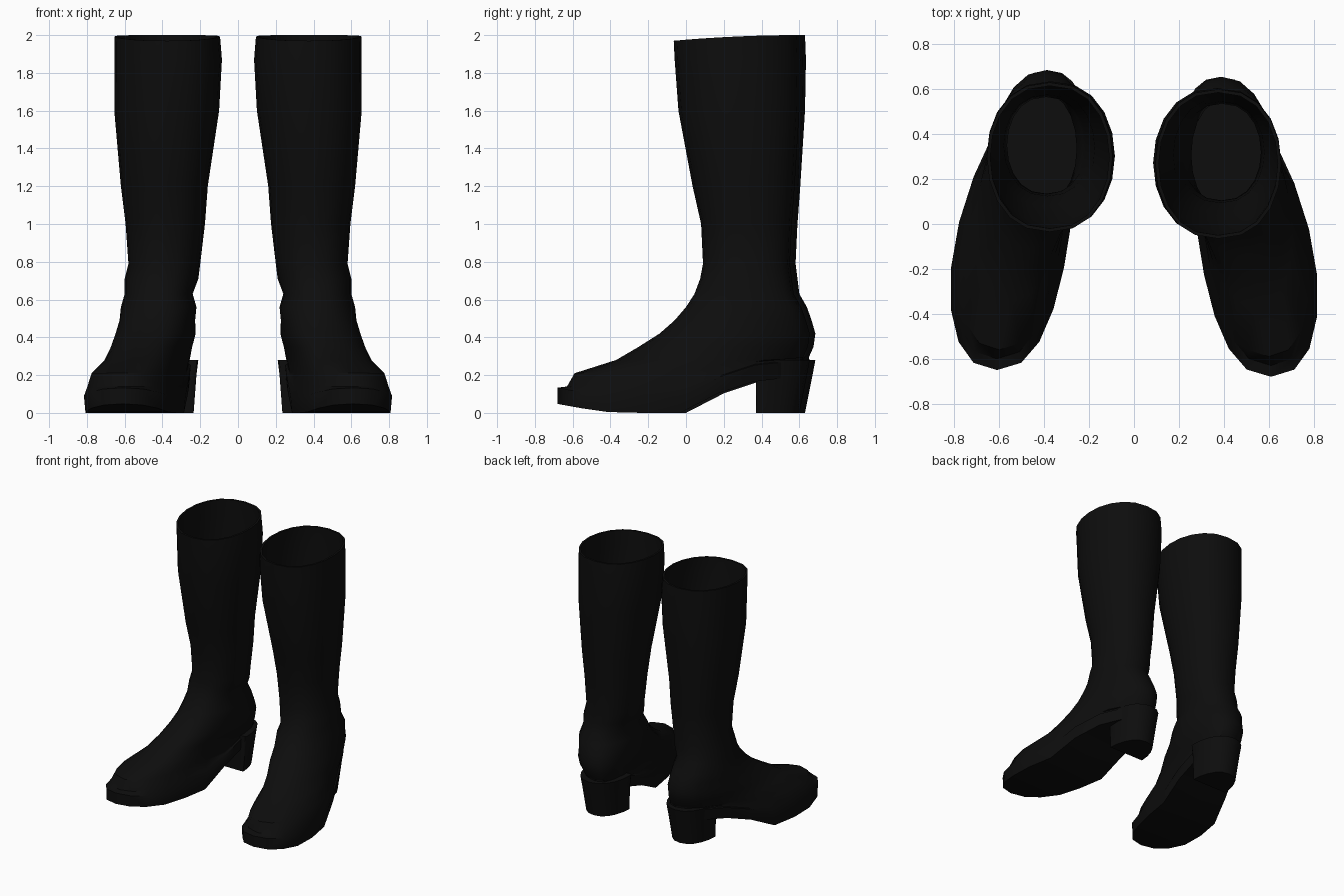
import bpy, bmesh, math

SIDES = 20

cube = bpy.data.objects.get("Cube")
if cube:
    bpy.data.objects.remove(cube)

leather = bpy.data.materials.new("black leather")
leather.use_nodes = True
black = (0.004, 0.004, 0.004, 1)
leather.diffuse_color = black
leather.node_tree.nodes["Principled BSDF"].inputs["Base Color"].default_value = black

# Underside height along the foot: toe spring, flat ball, arch, heel seat
SOLE = [(-0.69, 0.05), (-0.59, 0.03), (-0.38, 0), (0, 0),
        (0.1, 0.08), (0.25, 0.13), (0.37, 0.17), (0.7, 0.2)]

# Rows: height, front y, back y, left and right x
SHAFT = [(2.0, -0.065, 0.6, 0.095, 0.655), (1.87, -0.06, 0.605, 0.085, 0.655),
         (1.6, -0.04, 0.6, 0.1, 0.655), (1.2, 0.035, 0.575, 0.16, 0.62),
         (1.0, 0.08, 0.56, 0.175, 0.595), (0.79, 0.09, 0.55, 0.2, 0.58),
         (0.71, 0.075, 0.56, 0.21, 0.6), (0.63, 0.045, 0.57, 0.24, 0.6),
         (0.56, 0, 0.61, 0.22, 0.62)]

# Rows: height, lift above sole, front y, back y, front/back centre x, front/back half width
FOOT = [(0.49, 0, -0.06, 0.635, 0.44, 0.4, 0.2, 0.2),
        (0.42, 0, -0.14, 0.655, 0.46, 0.39, 0.21, 0.21),
        (0.35, 0, -0.25, 0.645, 0.5, 0.38, 0.2, 0.21),
        (0.28, 0.1, -0.37, 0.62, 0.54, 0.37, 0.21, 0.2),
        (0.21, 0.1, -0.59, 0.62, 0.6, 0.36, 0.245, 0.2),
        (0.14, 0.09, -0.63, 0.62, 0.61, 0.36, 0.265, 0.2),
        (0, 0.085, -0.68, 0.635, 0.61, 0.36, 0.29, 0.21),
        (0, 0, -0.68, 0.62, 0.61, 0.36, 0.28, 0.205)]


def sole_height(y):
    for (y0, z0), (y1, z1) in zip(SOLE, SOLE[1:]):
        if y <= y1:
            return z0 + (z1 - z0) * max(0, (y - y0) / (y1 - y0))
    return SOLE[-1][1]


def ring(front, back, cf, cb, wf, wb):
    """Egg outline as (x, y, t), with t running from toe to heel."""
    points = []
    for i in range(SIDES):
        a = math.tau * i / SIDES
        t = (1 + math.cos(a)) / 2
        s = math.sin(a)
        centre = cf + (cb - cf) * t + 0.7 * (cf - cb) * t * (1 - t)
        width = wf + (wb - wf) * t
        x = centre + width * math.copysign(abs(s) ** 0.85, s)
        points.append((x, front + (back - front) * t, t))
    return points


def shaft_ring(z, front, back, x0, x1, inset=0):
    c, w = (x0 + x1) / 2, (x1 - x0) / 2 - inset
    tilt = 0.03 if z > 1.9 else 0
    return [(x, y, z - tilt * (1 - t) ** 2)
            for x, y, t in ring(front + inset, back - inset, c, c, w, w)]


def foot_ring(z, lift, *shape):
    return [(x, y, max(z, sole_height(y) + lift)) for x, y, t in ring(*shape)]


def heel_ring(z, back, width):
    return [(x, max(y, 0.37), z)
            for x, y, t in ring(0.12, back, 0.385, 0.385, width, width)]


def cap(bm, loop):
    """Close a loop with strips that follow its height."""
    for i in range(SIDES // 2):
        quad = [loop[i], loop[i + 1], loop[-i - 1], loop[-i]]
        bm.faces.new(list(dict.fromkeys(quad)))


def loft(name, rings, side, shift):
    bm = bmesh.new()
    loops = [[bm.verts.new((side * x, y + shift, z)) for x, y, z in r] for r in rings]
    for a, b in zip(loops, loops[1:]):
        for i in range(SIDES):
            j = (i + 1) % SIDES
            bm.faces.new((a[i], a[j], b[j], b[i]))
    cap(bm, loops[0])
    cap(bm, loops[-1])
    bmesh.ops.remove_doubles(bm, verts=bm.verts, dist=0.0005)
    bmesh.ops.recalc_face_normals(bm, faces=bm.faces)
    mesh = bpy.data.meshes.new(name)
    bm.to_mesh(mesh)
    bm.free()
    mesh.materials.append(leather)
    obj = bpy.data.objects.new(name, mesh)
    bpy.context.collection.objects.link(obj)
    bpy.ops.object.select_all(action="DESELECT")
    obj.select_set(True)
    bpy.context.view_layer.objects.active = obj
    bpy.ops.object.shade_smooth_by_angle(angle=math.radians(40))


# Lining from the insole up to the rim, then the outside down to the sole
lining = [shaft_ring(*row, inset=0.015) for row in reversed(SHAFT)]
outside = [shaft_ring(*row) for row in SHAFT] + [foot_ring(*row) for row in FOOT]
heel = [heel_ring(0, 0.6, 0.15), heel_ring(0.2, 0.64, 0.165), heel_ring(0.28, 0.655, 0.175)]

for label, side, shift in (("left", 1, 0), ("right", -1, 0.03)):
    loft(label + "_boot", lining + outside, side, shift)
    loft(label + "_heel", heel, side, shift)
